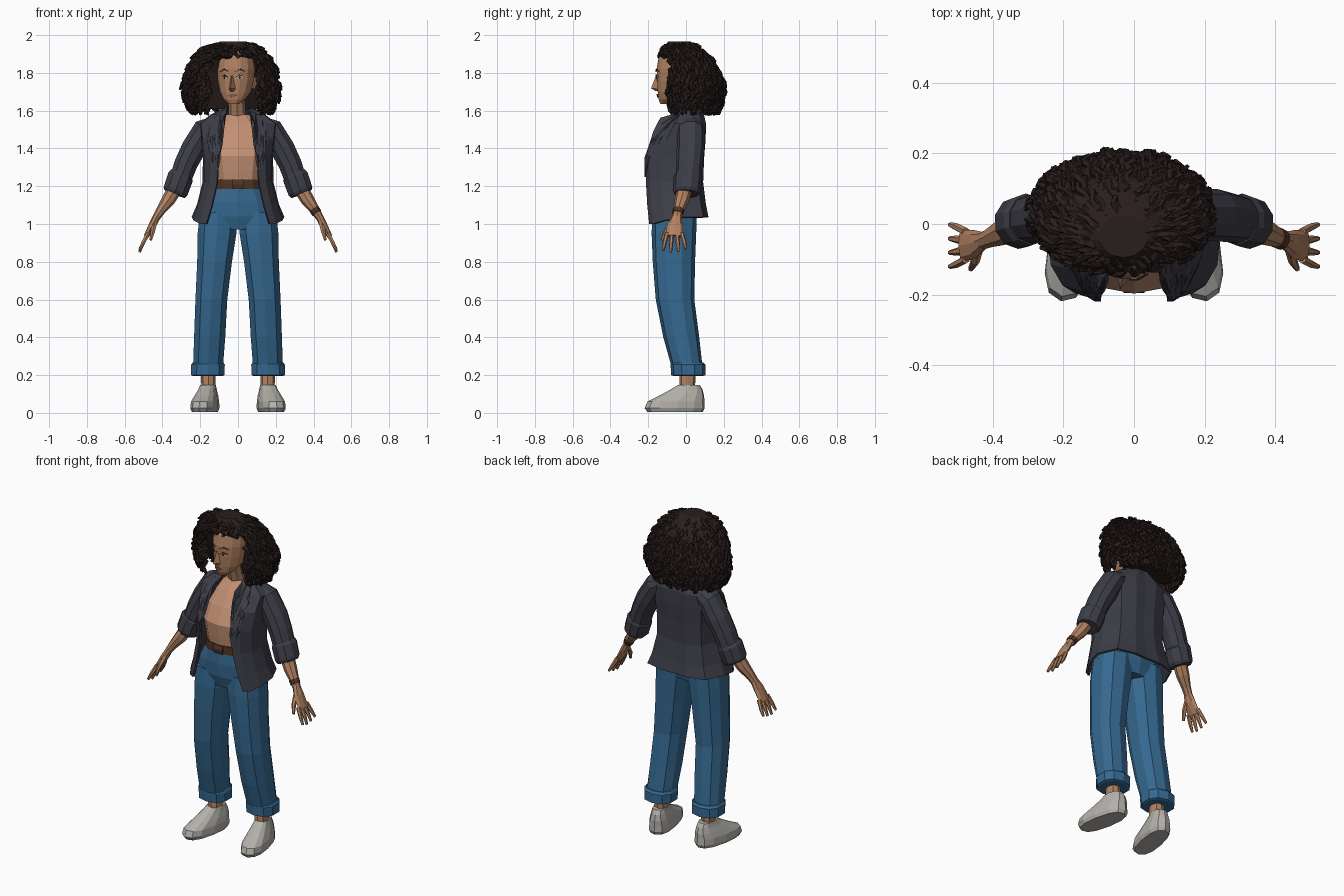
import bpy, bmesh, math, random
from mathutils import Vector, Matrix
from mathutils.bvhtree import BVHTree

random.seed(4)
cube = bpy.data.objects.get("Cube")
if cube:
    bpy.data.objects.remove(cube, do_unlink=True)


def material(name, r, g, b):
    m = bpy.data.materials.new(name)
    m.use_nodes = True
    m.diffuse_color = (r, g, b, 1)
    shader = next(n for n in m.node_tree.nodes if n.type == "BSDF_PRINCIPLED")
    shader.inputs["Base Color"].default_value = (r, g, b, 1)
    shader.inputs["Roughness"].default_value = .9
    return m


SKIN = material("skin", .44, .22, .12)
TOP = material("tan top", .54, .28, .17)
HAIR = material("dark brown hair", .022, .013, .012)
CLOTH = material("charcoal jacket", .047, .047, .064)
DENIM = material("blue denim", .036, .14, .28)
LEATHER = material("brown leather", .08, .035, .018)
SHOE = material("light grey shoe", .46, .44, .41)
EYE = material("eye white", .6, .55, .5)
LIP = material("lips", .3, .11, .075)


def finish(name, bm, mat):
    bmesh.ops.recalc_face_normals(bm, faces=bm.faces)
    mesh = bpy.data.meshes.new(name)
    bm.to_mesh(mesh)
    bm.free()
    mesh.materials.append(mat)
    obj = bpy.data.objects.new(name, mesh)
    bpy.context.collection.objects.link(obj)
    return obj


def bridge(bm, rings, closed=True):
    """Skin a stack of point rings; closed rings also get end caps."""
    rows = [[bm.verts.new(p) for p in ring] for ring in rings]
    n = len(rows[0])
    for a, b in zip(rows, rows[1:]):
        for i in range(n if closed else n - 1):
            j = (i + 1) % n
            bm.faces.new((a[i], a[j], b[j], b[i]))
    if closed:
        bm.faces.new(rows[0])
        bm.faces.new(rows[-1])


def loft(name, mat, rings, n=10, side=1, power=.85):
    """Stack of level rings, each (z, centre x, centre y, radius x, radius y)."""
    def bend(v):
        return math.copysign(abs(v) ** power, v)
    bm = bmesh.new()
    turns = [math.tau * i / n for i in range(n)]
    bridge(bm, [[(side * (cx + rx * bend(math.sin(t))), cy - ry * bend(math.cos(t)), z)
                 for t in turns] for z, cx, cy, rx, ry in rings])
    return finish(name, bm, mat)


def tube_rings(points, n, twist=0):
    """Rings across a path of (position, radius along y, radius across)."""
    rings = []
    for i, (p, ru, rv) in enumerate(points):
        d = points[min(i + 1, len(points) - 1)][0] - points[max(i - 1, 0)][0]
        d.normalize()
        u = Vector((0, 1, 0)) if abs(d.y) < .9 else Vector((1, 0, 0))
        u = (u - d * u.dot(d)).normalized()
        v = d.cross(u)
        rings.append([p + u * ru * math.cos(t) + v * rv * math.sin(t)
                      for t in (math.tau * k / n + twist * i for k in range(n))])
    return rings


def tube(name, mat, path, n=8, side=1):
    bm = bmesh.new()
    bridge(bm, tube_rings([(Vector((side * x, y, z)), ru, rv) for x, y, z, ru, rv in path], n))
    return finish(name, bm, mat)


def plate(name, mat, outline, target, thick=.006):
    """Thin patch, outlined in x and z, laid on the front of the target."""
    tree = BVHTree.FromPolygons([v.co for v in target.data.vertices],
                                [p.vertices for p in target.data.polygons])
    bm = bmesh.new()
    bm.faces.new([bm.verts.new((x, -.2, z)) for x, z in outline])
    bmesh.ops.triangulate(bm, faces=bm.faces)
    bmesh.ops.subdivide_edges(bm, edges=bm.edges, cuts=3, use_grid_fill=True)
    for v in bm.verts:
        hit = tree.ray_cast(Vector((v.co.x, -1, v.co.z)), Vector((0, 1, 0)))[0]
        if hit is None or hit.y > 0:
            hit = tree.find_nearest(v.co)[0]
        v.co.y = hit.y - thick
    obj = finish(name, bm, mat)
    mod = obj.modifiers.new("thickness", "SOLIDIFY")
    mod.thickness = thick
    mod.offset = 0
    return obj


# Torso, neck, pelvis and belt
loft("top", TOP, [(1.2, 0, -.055, .13, .125), (1.28, 0, -.06, .14, .13), (1.36, 0, -.06, .155, .137),
                  (1.45, 0, -.035, .15, .115), (1.53, 0, -.01, .12, .08), (1.58, 0, .01, .06, .055)], 12)
tube("neck", SKIN, [(0, .01, 1.53, .05, .05), (-.005, -.015, 1.6, .043, .045), (-.01, -.04, 1.7, .045, .045)])
loft("pants_hips", DENIM, [(.97, 0, -.06, .17, .1), (1.04, 0, -.062, .205, .12),
                           (1.12, 0, -.06, .185, .127), (1.2, 0, -.055, .14, .128)], 12)
loft("belt", LEATHER, [(1.185, 0, -.055, .147, .134), (1.235, 0, -.055, .143, .134)], 12)
tube("belt_buckle", LEATHER, [(-.03, -.19, 1.21, .006, .026), (.03, -.19, 1.21, .006, .026)], 4)

# Jacket body: open sheet mirrored about the middle
JACKET = [  # height, half width, front y, back y, half opening
    (1.0, .24, -.19, .113, .165), (1.1, .212, -.2, .1, .135), (1.22, .182, -.207, .085, .108),
    (1.35, .18, -.207, .09, .105), (1.45, .19, -.165, .098, .1), (1.53, .2, -.095, .1, .085),
    (1.575, .14, -.05, .09, .07), (1.61, .075, -.015, .075, .055)]
rows = []
for z, w, front, back, gap in JACKET:
    drop = .035 if z == 1 else 0
    half = [(gap, front, z), (gap * .4 + w * .55, front + .02, z), (w * .96, front * .6, z + drop / 2),
            (w, (front + back) / 2 + .02, z + drop), (w * .8, back - .025, z + drop),
            (w * .35, back, z + drop)]
    rows.append(half + [(0, back - .004, z + drop)] + [(-x, y, h) for x, y, h in reversed(half)])
bm = bmesh.new()
bridge(bm, rows, closed=False)
jacket = finish("jacket", bm, CLOTH)
mod = jacket.modifiers.new("cloth", "SOLIDIFY")
mod.thickness = .012
mod.offset = 0

LAPEL = [(.063, 1.595), (.12, 1.565), (.15, 1.51), (.128, 1.5), (.165, 1.475),
         (.15, 1.38), (.109, 1.25), (.107, 1.35), (.102, 1.45), (.088, 1.53)]
for side, tag in ((1, "left"), (-1, "right")):
    plate(tag + "_lapel", CLOTH, [(side * x, z) for x, z in LAPEL], jacket, .009)

    # Sleeve with a rolled cuff
    tube(tag + "_sleeve", CLOTH, [(.12, .025, 1.53, .06, .045), (.175, .025, 1.5, .072, .066),
                                  (.235, .025, 1.4, .074, .068), (.275, .018, 1.32, .07, .064),
                                  (.315, .01, 1.21, .066, .06)], 10, side)
    tube(tag + "_sleeve_cuff", CLOTH, [(.298, .012, 1.262, .07, .064), (.304, .011, 1.25, .076, .072),
                                       (.33, .003, 1.175, .074, .07), (.336, .002, 1.16, .066, .06)], 10, side)

    # Forearm, palm, fingers and thumb
    tube(tag + "_forearm", SKIN, [(.32, 0, 1.21, .042, .04), (.37, -.022, 1.125, .038, .036),
                                  (.41, -.04, 1.07, .027, .025), (.435, -.05, 1.03, .025, .02)], 8, side)
    tube(tag + "_palm", SKIN, [(.427, -.047, 1.045, .025, .02), (.45, -.057, 1.0, .04, .02),
                               (.485, -.062, .935, .046, .014)], 8, side)
    for k in range(4):
        y = -.1 + .026 * k
        spread = (k - 1.5) * .009
        low = .012 * abs(k - 1.3)
        tube(f"{tag}_finger_{k + 1}", SKIN, [(.476, y, .95, .012, .013), (.502, y + spread, .9, .011, .011),
                                             (.521, y + spread * 1.5, .847 + low, .007, .007)], 6, side)
    tube(tag + "_thumb", SKIN, [(.44, -.065, 1.015, .016, .016), (.45, -.105, .965, .013, .013),
                                (.462, -.127, .915, .008, .008)], 6, side)

    # Trouser leg with a turned-up cuff
    loft(tag + "_trouser_leg", DENIM, [
        (.22, .16, .01, .082, .08), (.4, .15, -.025, .086, .095), (.6, .141, -.058, .088, .102),
        (.8, .124, -.064, .096, .112), (.95, .111, -.064, .107, .118), (1.06, .106, -.06, .1, .118)], 10, side)
    loft(tag + "_trouser_cuff", DENIM, [
        (.195, .16, .012, .08, .078), (.2, .16, .012, .092, .09), (.255, .159, .01, .093, .092),
        (.268, .158, .008, .084, .083)], 10, side)

    # Ankle and toed-out shoe
    loft(tag + "_ankle", SKIN, [(.1, .157, .005, .036, .042), (.25, .157, .01, .04, .042)], 8, side)
    shoe = loft(tag + "_shoe", SHOE, [
        (.005, .158, -.06, .06, .15), (.025, .158, -.062, .068, .162), (.06, .158, -.056, .066, .154),
        (.09, .157, -.025, .057, .122), (.125, .156, .003, .045, .085), (.148, .156, .015, .04, .058)],
        12, side, .8)
    pivot = Matrix.Translation((side * .155, .03, 0))
    shoe.data.transform(pivot @ Matrix.Rotation(side * math.radians(11), 4, "Z") @ pivot.inverted())

# Bracelet on the left wrist
tube("bracelet", LEATHER, [(.404, -.038, 1.078, .031, .029), (.418, -.044, 1.056, .03, .028)], 10)

# Head with nose, ears and painted features, turned a little aside
head = loft("head", SKIN, [
    (1.635, 0, -.112, .028, .025), (1.66, 0, -.095, .058, .052), (1.7, 0, -.07, .082, .082),
    (1.76, 0, -.055, .096, .1), (1.82, 0, -.05, .1, .108), (1.88, 0, -.045, .095, .102),
    (1.93, 0, -.04, .06, .065)], 14, 1, 1)
face = [head]
bm = bmesh.new()
bridge(bm, [[(-.007, -.15, 1.785), (.007, -.15, 1.785), (0, -.162, 1.785)],
            [(-.02, -.145, 1.715), (.02, -.145, 1.715), (0, -.188, 1.718)],
            [(-.012, -.145, 1.702), (.012, -.145, 1.702), (0, -.165, 1.704)]])
face.append(finish("nose", bm, SKIN))
for side, tag in ((1, "left"), (-1, "right")):
    face.append(tube(tag + "_ear", SKIN, [(.09, -.035, 1.715, .01, .008), (.1, -.03, 1.745, .02, .012),
                                          (.105, -.025, 1.775, .022, .01)], 6, side))
    for part, mat, shape, thick in (
            ("eye", EYE, [(.022, 1.774), (.04, 1.785), (.059, 1.778), (.042, 1.768)], .003),
            ("iris", HAIR, [(.034, 1.776), (.04, 1.785), (.048, 1.776), (.041, 1.768)], .005),
            ("lash", HAIR, [(.02, 1.775), (.04, 1.786), (.062, 1.78), (.04, 1.791)], .005),
            ("eyebrow", HAIR, [(.018, 1.806), (.045, 1.817), (.068, 1.806), (.045, 1.823)], .004)):
        face.append(plate(f"{tag}_{part}", mat, [(side * x, z) for x, z in shape], head, thick))
face.append(plate("lips", LIP, [(-.026, 1.68), (-.008, 1.688), (.008, 1.688), (.026, 1.68),
                                (.009, 1.67), (-.009, 1.67)], head, .005))
turn = (Matrix.Translation((-.01, -.05, 0)) @ Matrix.Rotation(math.radians(-12), 4, "Z")
        @ Matrix.Translation((0, .05, 0)))
for obj in face:
    obj.data.transform(turn)

# Hair: dark core under drooping twisted curls
loft("hair_core", HAIR, [
    (1.61, -.035, .075, .17, .08), (1.7, -.035, .07, .21, .1), (1.8, -.035, .05, .21, .115),
    (1.89, -.035, .005, .175, .12), (1.93, -.03, -.02, .135, .1), (1.965, -.03, -.035, .07, .06)], 14, 1, 1)


def hair_point(angle, s, k):
    """Point on the hair outline: a dome above, a hanging skirt below."""
    if s < .6:
        phi = s / .6 * math.pi / 2
        r, h = math.sin(phi), .23 * math.cos(phi)
    else:
        t = (s - .6) / .4
        r, h = 1.04 - .22 * t ** 3, -.17 * t
    y = .03 - .3 * max(h, 0) - .175 * r * k * math.cos(angle)
    return Vector((-.035 + .255 * r * k * math.sin(angle), y, 1.75 + h * (k if h > 0 else 1)))


def over_face(p):
    return (p.z < 1.875 and p.y < -.06 and abs(p.x + .025) < .12) or (p.z < 1.84 and p.y < -.11)


bm = bmesh.new()
COUNT = 620
for c in range(COUNT):
    start = .8 * (c / COUNT) ** .75
    angle = c * 2.39996 + random.uniform(-.15, .15)
    length = random.uniform(.19, .25)
    phase = random.uniform(0, 6)
    reach = random.uniform(.94, 1.03)
    size = random.uniform(.014, .02)
    path = []
    for j in range(7):
        t = j / 6
        wave = .05 * math.sin(j * 1.9 + phase)
        p = hair_point(angle + wave, min(start + length * t, 1), .78 + (reach - .78) * t ** .7)
        if start + length * t > 1:
            p.z -= .05 * (start + length * t - 1)
        if over_face(p):
            break
        r = size * (1 - .5 * t * t) * (1 if j % 2 else .78)
        path.append((p, r, r))
    if len(path) > 2:
        bridge(bm, tube_rings(path, 5, .5))
finish("hair_curls", bm, HAIR)
